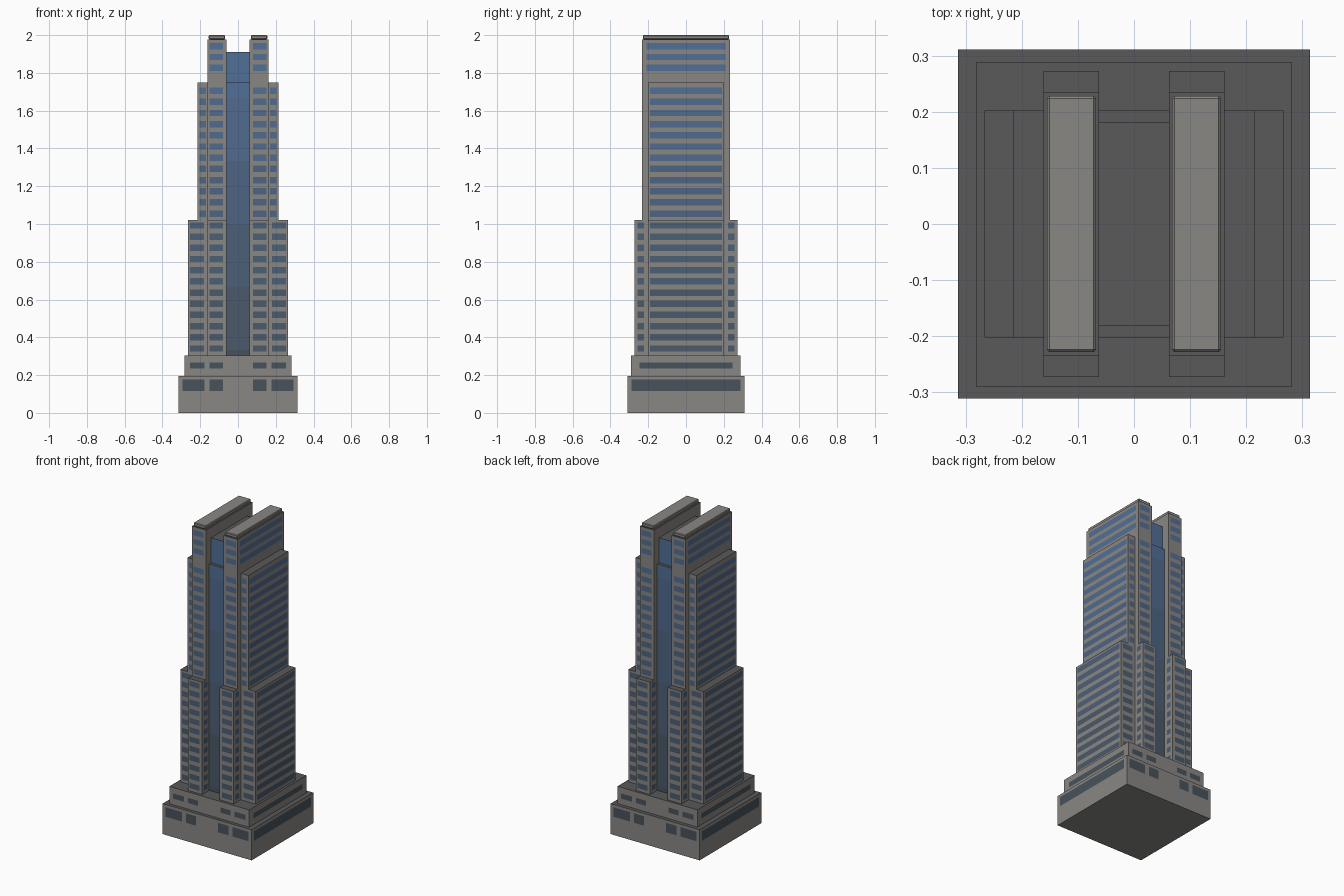
import bpy, bmesh
from mathutils import Matrix, Vector

if "Cube" in bpy.data.objects:
    bpy.data.objects.remove(bpy.data.objects["Cube"])


def material(name, rgb):
    m = bpy.data.materials.new(name)
    m.diffuse_color = (*rgb, 1)
    m.use_nodes = True
    m.node_tree.nodes["Principled BSDF"].inputs["Base Color"].default_value = m.diffuse_color
    return m


WALL = material("stone", (0.25, 0.243, 0.23))
ROOF = material("roof", (0.10, 0.10, 0.10))
# Glass turns bluer with height
LOW, HIGH = Vector((0.065, 0.085, 0.105)), Vector((0.085, 0.16, 0.31))
STEPS = 6
GLASS = [material(f"glass_{i}", LOW.lerp(HIGH, i / (STEPS - 1))) for i in range(STEPS)]


def tint(z):
    return min(STEPS - 1, int(z / 2 * STEPS))


def finish(name, bm, mats):
    me = bpy.data.meshes.new(name)
    bm.to_mesh(me)
    bm.free()
    for m in mats:
        me.materials.append(m)
    ob = bpy.data.objects.new(name, me)
    bpy.context.collection.objects.link(ob)
    return ob


def add_box(bm, x0, x1, y0, y1, z0, z1):
    mat = Matrix.Translation(((x0 + x1) / 2, (y0 + y1) / 2, (z0 + z1) / 2)) \
        @ Matrix.Diagonal((abs(x1 - x0), abs(y1 - y0), abs(z1 - z0), 1))
    bmesh.ops.create_cube(bm, size=1, matrix=mat)


def block(name, x0, x1, y0, y1, z0, z1, roof=True):
    bm = bmesh.new()
    add_box(bm, x0, x1, y0, y1, z0, z1)
    for f in bm.faces:
        f.material_index = int(roof and f.normal.z > 0.5)
    return finish(name, bm, [WALL, ROOF])


def glass_core(name, hx, hy, z0, z1):
    bm = bmesh.new()
    add_box(bm, -hx, hx, -hy, hy, z0, z1)
    for i in range(1, STEPS):
        bmesh.ops.bisect_plane(bm, geom=bm.verts[:] + bm.edges[:] + bm.faces[:],
                               plane_co=(0, 0, 2 * i / STEPS), plane_no=(0, 0, 1))
    for f in bm.faces:
        f.material_index = STEPS if abs(f.normal.z) > 0.5 else tint(f.calc_center_median().z)
    return finish(name, bm, GLASS + [ROOF])


def windows(name, axis, wall, a0, a1, rows, h, side):
    """Rows of glass on a wall; axis is the wall's normal, side its sign."""
    bm = bmesh.new()
    d = wall + 0.0012 * side
    for z in rows:
        pts = [(a0, z - h / 2), (a1, z - h / 2), (a1, z + h / 2), (a0, z + h / 2)]
        co = [(d, a, c) if axis == "x" else (a, d, c) for a, c in pts]
        f = bm.faces.new([bm.verts.new(p) for p in co])
        f.material_index = tint(z)
        f.normal_update()
        if (f.normal.x if axis == "x" else f.normal.y) * side < 0:
            f.normal_flip()
    return finish(name, bm, GLASS)


LOWER = [0.341 + 0.0592 * i for i in range(12)]
MIDDLE = [1.055 + 0.0592 * i for i in range(12)]
TOP = [1.827, 1.884, 1.941]
H = 0.034

# Stepped base
block("base", -0.314, 0.314, -0.311, 0.311, 0, 0.195)
block("podium", -0.282, 0.282, -0.29, 0.288, 0.195, 0.305)

# Central glass shaft and its set-back top
glass_core("glass_shaft", 0.063, 0.202, 0.305, 1.75)
glass_core("glass_shaft_top", 0.063, 0.182, 1.75, 1.91)

for s, n in ((-1, "left"), (1, "right")):
    # Tower slab, roof cap and stepped side wings
    block(f"{n}_tower", s * 0.062, s * 0.161, -0.234, 0.234, 0.305, 1.978)
    cap = block(f"{n}_tower_cap", s * 0.068, s * 0.155, -0.228, 0.228, 1.978, 2.0, False)
    bev = cap.modifiers.new("bevel", "BEVEL")
    bev.width, bev.segments = 0.004, 1
    block(f"{n}_middle_wing", s * 0.161, s * 0.2145, -0.202, 0.202, 0.305, 1.75)
    block(f"{n}_lower_wing", s * 0.2145, s * 0.266, -0.202, 0.202, 0.305, 1.022)

    # Side elevations
    windows(f"{n}_base_side_windows", "x", s * 0.314, -0.288, 0.288, [0.147], 0.06, s)
    windows(f"{n}_podium_side_windows", "x", s * 0.282, -0.246, 0.246, [0.251], 0.033, s)
    windows(f"{n}_lower_wing_side_windows", "x", s * 0.266, -0.19, 0.19, LOWER, H, s)
    windows(f"{n}_middle_wing_side_windows", "x", s * 0.2145, -0.19, 0.19, MIDDLE, H, s)
    windows(f"{n}_tower_side_windows", "x", s * 0.161, -0.21, 0.21, TOP, H, s)

    for t, m in ((-1, "front"), (1, "back")):
        p = f"{n}_{m}"
        # Half-height pier against the tower end
        block(f"{p}_pier", s * 0.062, s * 0.161, t * 0.234, t * 0.273, 0.305, 1.022)
        y0, y1 = sorted((t * 0.222, t * 0.256))
        windows(f"{p}_pier_outer_windows", "x", s * 0.161, y0, y1, LOWER, H, s)
        windows(f"{p}_pier_inner_windows", "x", s * 0.062, y0, y1, LOWER, H, -s)
        # End elevations
        ends = [
            ("pier_windows", 0.273, 0.079, 0.151, LOWER, H),
            ("tower_windows", 0.234, 0.079, 0.151, MIDDLE + TOP, H),
            ("lower_wing_windows", 0.202, 0.18, 0.253, LOWER, H),
            ("middle_wing_windows", 0.202, 0.17, 0.204, MIDDLE, H),
            ("base_wide_window", 0.311, 0.178, 0.294, [0.147], 0.06),
            ("base_narrow_window", 0.311, 0.079, 0.15, [0.147], 0.06),
            ("podium_wide_window", 0.289, 0.178, 0.255, [0.251], 0.033),
            ("podium_narrow_window", 0.289, 0.079, 0.15, [0.251], 0.033),
        ]
        for part, y, a, b, rows, h in ends:
            windows(f"{p}_{part}", "y", t * y, s * a, s * b, rows, h, t)
